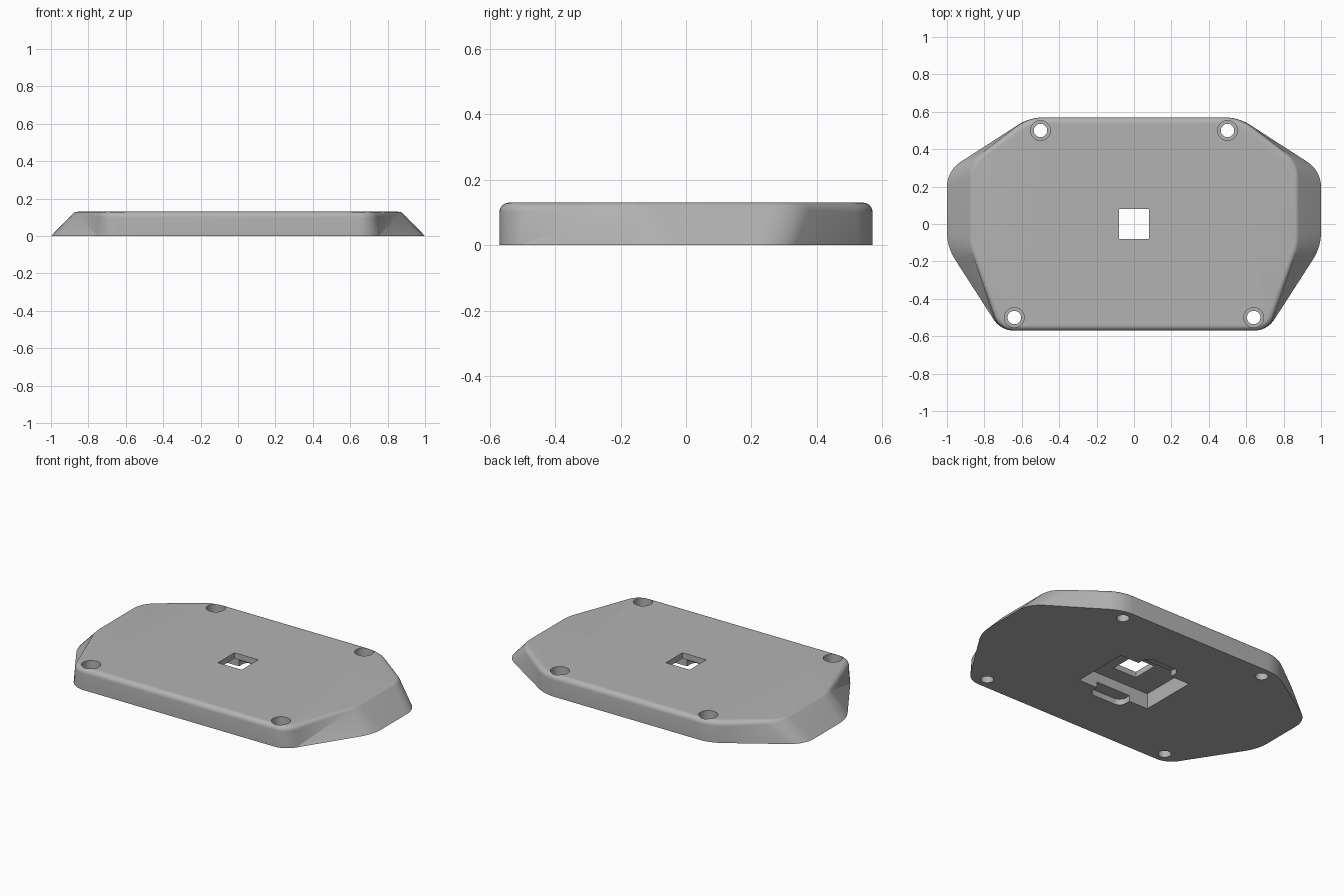
import bpy, bmesh, math
from mathutils import Vector

if "Cube" in bpy.data.objects:
    bpy.data.objects.remove(bpy.data.objects["Cube"])

HEIGHT, FILLET, STEPS = 0.13, 0.03, 6

grey = bpy.data.materials.new("plain_grey")
grey.use_nodes = True
grey.diffuse_color = (0.45, 0.45, 0.45, 1)
grey.node_tree.nodes["Principled BSDF"].inputs["Base Color"].default_value = (0.45, 0.45, 0.45, 1)


def make_object(name, bm):
    bmesh.ops.recalc_face_normals(bm, faces=bm.faces)
    mesh = bpy.data.meshes.new(name)
    bm.to_mesh(mesh)
    bm.free()
    mesh.materials.append(grey)
    obj = bpy.data.objects.new(name, mesh)
    bpy.context.collection.objects.link(obj)
    return obj


def rounded_outline(right_side, segments=8):
    """Mirror the right-hand corners, round each one; return (point, outward normal) pairs."""
    corners = right_side + [(-x, y, r) for x, y, r in reversed(right_side)]
    result = []
    for i, (x, y, r) in enumerate(corners):
        p = Vector((x, y))
        before = (p - Vector(corners[i - 1][:2])).normalized()
        after = (Vector(corners[(i + 1) % len(corners)][:2]) - p).normalized()
        turn = before.angle(after)
        n0 = Vector((before.y, -before.x))
        centre = p - before * r * math.tan(turn / 2) - n0 * r
        start = math.atan2(n0.y, n0.x)
        for k in range(segments + 1):
            a = start + turn * k / segments
            n = Vector((math.cos(a), math.sin(a)))
            result.append((centre + n * r, n))
    return result


# Plate: wide foot outline lofted to a narrower shoulder, then a rounded rim
foot = rounded_outline([(0.712, -0.57, 0.13), (1, -0.123, 0.27), (1, 0.285, 0.16), (0.558, 0.57, 0.25)])
shoulder = rounded_outline([(0.72, -0.57, 0.11), (0.88, -0.117, 0.27), (0.88, 0.33, 0.16), (0.565, 0.57, 0.25)])

bm = bmesh.new()
rings = [[bm.verts.new((p.x, p.y, 0)) for p, n in foot]]
for k in range(STEPS + 1):
    ring = []
    for (b, _), (t, n) in zip(foot, shoulder):
        tilt = math.atan(max(0, (b - t).dot(n)) / (HEIGHT - 0.01))
        a = tilt + (math.pi / 2 - tilt) * k / STEPS
        q = t - n * FILLET * (math.cos(tilt) - math.cos(a))
        ring.append(bm.verts.new((q.x, q.y, HEIGHT - FILLET * (1 - math.sin(a)))))
    rings.append(ring)
count = len(foot)
for level, (low, high) in enumerate(zip(rings, rings[1:])):
    for i in range(count):
        j = (i + 1) % count
        a, b, c, d = low[i], low[j], high[j], high[i]
        if level:
            bm.faces.new((a, b, c, d))
            continue
        # Fold the wall along the inner diagonal
        out = Vector((*(shoulder[i][1] + shoulder[j][1]), 0))
        if (a.co + c.co - b.co - d.co).dot(out) < 0:
            tris = ((a, b, c), (a, c, d))
        else:
            tris = ((a, b, d), (b, c, d))
        for tri in tris:
            bm.faces.new(tri)
bm.faces.new(rings[0][::-1])
bm.faces.new(rings[-1])
plate = make_object("mounting_plate", bm)


def box_cutter(name, half_x, half_y, z0, z1, corner=0):
    bm = bmesh.new()
    bmesh.ops.create_cube(bm, size=1)
    for v in bm.verts:
        v.co = Vector((v.co.x * 2 * half_x, v.co.y * 2 * half_y, z1 if v.co.z > 0 else z0))
    if corner:
        upright = [e for e in bm.edges if abs(e.verts[0].co.z - e.verts[1].co.z) > 0.01]
        bmesh.ops.bevel(bm, geom=upright, offset=corner, segments=6, profile=0.5, affect='EDGES')
    return make_object(name, bm)


def round_cutter(name, x, y, radius, z0, z1):
    bm = bmesh.new()
    bmesh.ops.create_cone(bm, cap_ends=True, segments=40, radius1=radius, radius2=radius, depth=z1 - z0)
    bmesh.ops.translate(bm, verts=bm.verts, vec=(x, y, (z0 + z1) / 2))
    return make_object(name, bm)


# Centre window, underside pocket and its finger slots
cutters = [
    box_cutter("window_cutter", 0.08, 0.08, 0.05, 0.2),
    box_cutter("pocket_cutter", 0.245, 0.178, -0.1, 0.095),
    box_cutter("slot_cutter", 0.117, 0.255, -0.1, 0.036, 0.045),
]
# Counterbored screw holes
for x, y in ((0.5, 0.5), (0.64, -0.5)):
    for side in (-1, 1):
        cutters.append(round_cutter("screw_hole_cutter", x * side, y, 0.036, -0.1, 0.2))
        cutters.append(round_cutter("screw_head_cutter", x * side, y, 0.053, 0.05, 0.2))

bpy.context.view_layer.objects.active = plate
for cutter in cutters:
    cutter.hide_render = True
    mod = plate.modifiers.new(cutter.name, 'BOOLEAN')
    mod.operation = 'DIFFERENCE'
    mod.solver = 'EXACT'
    mod.object = cutter
    bpy.ops.object.modifier_apply(modifier=mod.name)
    bpy.data.objects.remove(cutter)

for obj in bpy.context.selected_objects:
    obj.select_set(False)
plate.select_set(True)
bpy.ops.object.shade_smooth_by_angle(angle=math.radians(25))
